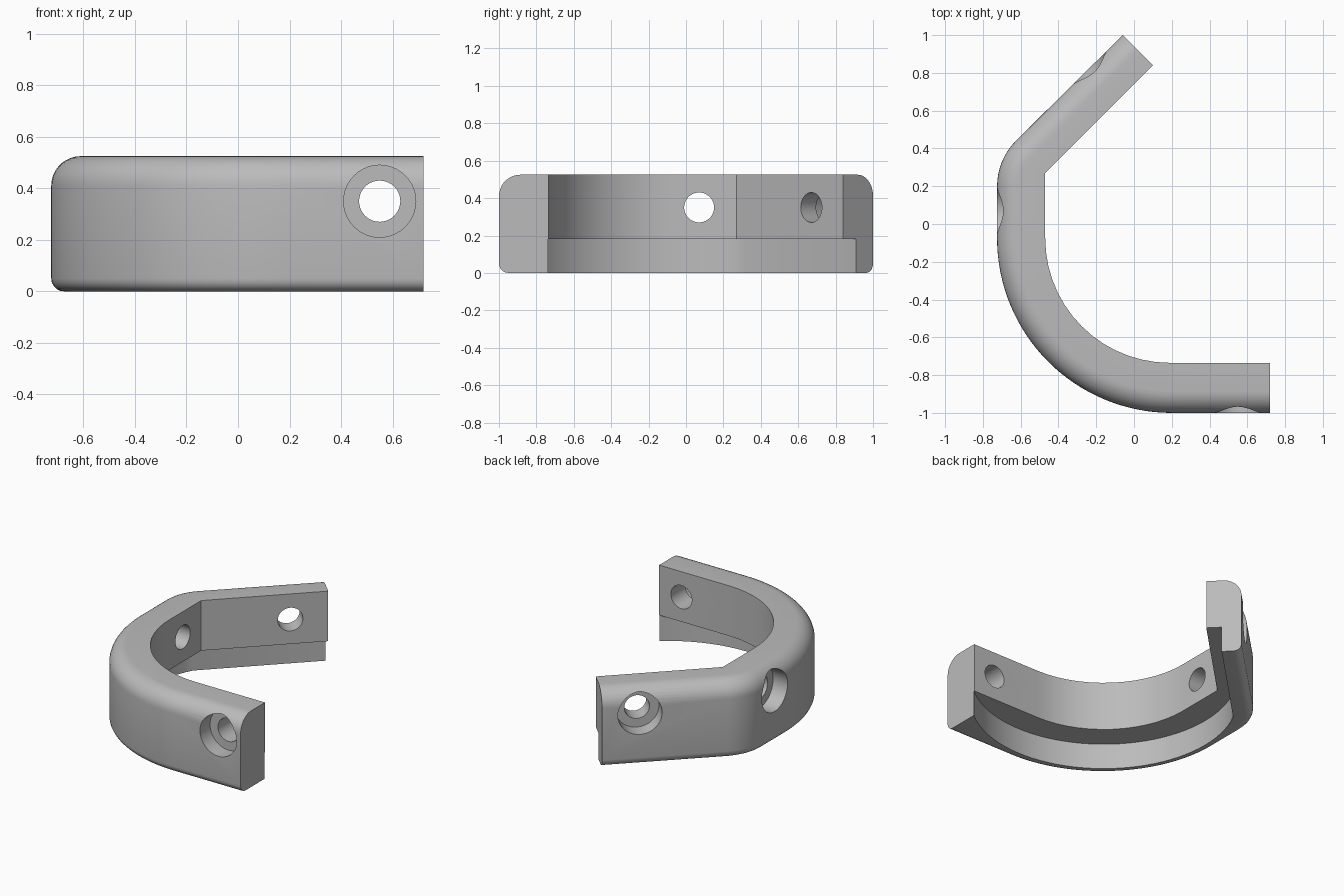
import bpy, bmesh
from math import radians, sin, cos, pi
from mathutils import Vector

cube = bpy.data.objects.get("Cube")
if cube:
    bpy.data.objects.remove(cube)

HEIGHT, TOP_R, LOW_R, HOLE_Z = 0.525, 0.115, 0.05, 0.35
DIAG = Vector((1, -1)).normalized()      # inward direction of the slanted arm

steel = bpy.data.materials.new("plain grey")
steel.use_nodes = True
GREY = (0.5, 0.5, 0.5, 1)
steel.diffuse_color = GREY
steel.node_tree.nodes["Principled BSDF"].inputs["Base Color"].default_value = GREY


def arc(cx, cy, r, a0, a1, n):
    steps = [radians(a0 + (a1 - a0) * i / n) for i in range(n + 1)]
    return [Vector((cx + r * cos(a), cy + r * sin(a))) for a in steps]


def outline(inset):
    """Plan of the bracket with its outer side moved inward."""
    outer = [Vector((0.72, -1 + inset))]
    outer += arc(0.2, -0.075, 0.925 - inset, 270, 180, 32)
    outer += arc(-0.385, 0.2, 0.34 - inset, 180, 135, 8)
    outer.append(Vector((-0.06, 1)) + DIAG * inset)
    inner = [Vector((0.1, 0.84)), Vector((-0.47, 0.27))]
    inner += arc(0.19, -0.075, 0.66, 180, 270, 14)
    inner.append(Vector((0.72, -0.735)))
    return outer + inner


def loft(name, layers):
    """Solid through stacked (outline, z) layers."""
    bm = bmesh.new()
    rings = [[bm.verts.new((p.x, p.y, z)) for p in pts] for pts, z in layers]
    for a, b in zip(rings, rings[1:]):
        for i in range(len(a)):
            j = (i + 1) % len(a)
            quad = [a[i], a[j], b[j], b[i]]
            bm.faces.new(quad)
    bm.faces.new(rings[0])
    bm.faces.new(rings[-1])
    bmesh.ops.remove_doubles(bm, verts=bm.verts, dist=1e-5)
    bmesh.ops.recalc_face_normals(bm, faces=bm.faces)
    mesh = bpy.data.meshes.new(name)
    bm.to_mesh(mesh)
    bm.free()
    mesh.materials.append(steel)
    obj = bpy.data.objects.new(name, mesh)
    bpy.context.collection.objects.link(obj)
    return obj


def bore(name, radius, start, end):
    """Cylinder cutter between two plan points at hole height."""
    a, b = Vector((*start, HOLE_Z)), Vector((*end, HOLE_Z))
    bpy.ops.mesh.primitive_cylinder_add(vertices=40, radius=radius,
                                        depth=(b - a).length, location=(a + b) / 2)
    obj = bpy.context.object
    obj.name = name
    obj.rotation_euler = (b - a).to_track_quat('Z', 'Y').to_euler()
    obj.data.materials.append(steel)
    return obj


# Curved bracket body with rounded outer top and bottom edges
layers = []
for i in range(6):
    t = pi / 2 * i / 5
    layers.append((outline(LOW_R * (1 - sin(t))), LOW_R * (1 - cos(t))))
for i in range(10):
    t = pi / 2 * i / 9
    layers.append((outline(TOP_R * (1 - cos(t))), HEIGHT - TOP_R * (1 - sin(t))))
bracket = loft("bracket", layers)

# Rebate under the inner side: round pocket running into the slanted arm
pocket = arc(0.19, -0.075, 0.85, 310, 152.7, 40)
pocket += [Vector(p) for p in ((0.23, 1.11), (0.9, 1.1), (0.9, -0.6))]
cutters = [loft("rebate_cutter", [(pocket, -0.1), (pocket, 0.18)])]

# Counterbored screw holes, each given by outer face point and inward direction
holes = [("front", Vector((0.55, -1)), Vector((0, 1))),
         ("side", Vector((-0.725, 0.07)), Vector((1, 0))),
         ("slanted", Vector((-0.23, 0.83)), DIAG)]
for name, face, inward in holes:
    cutters.append(bore(name + "_counterbore", 0.14, face - inward * 0.1, face + inward * 0.11))
    cutters.append(bore(name + "_hole", 0.08, face - inward * 0.1, face + inward * 0.4))

bpy.ops.object.select_all(action='DESELECT')
bpy.context.view_layer.objects.active = bracket
bracket.select_set(True)
for cutter in cutters:
    cutter.hide_render = True
    mod = bracket.modifiers.new(cutter.name, 'BOOLEAN')
    mod.operation, mod.solver, mod.object = 'DIFFERENCE', 'EXACT', cutter
    bpy.ops.object.modifier_apply(modifier=mod.name)
    bpy.data.objects.remove(cutter)

bpy.ops.object.shade_smooth_by_angle(angle=radians(30))
